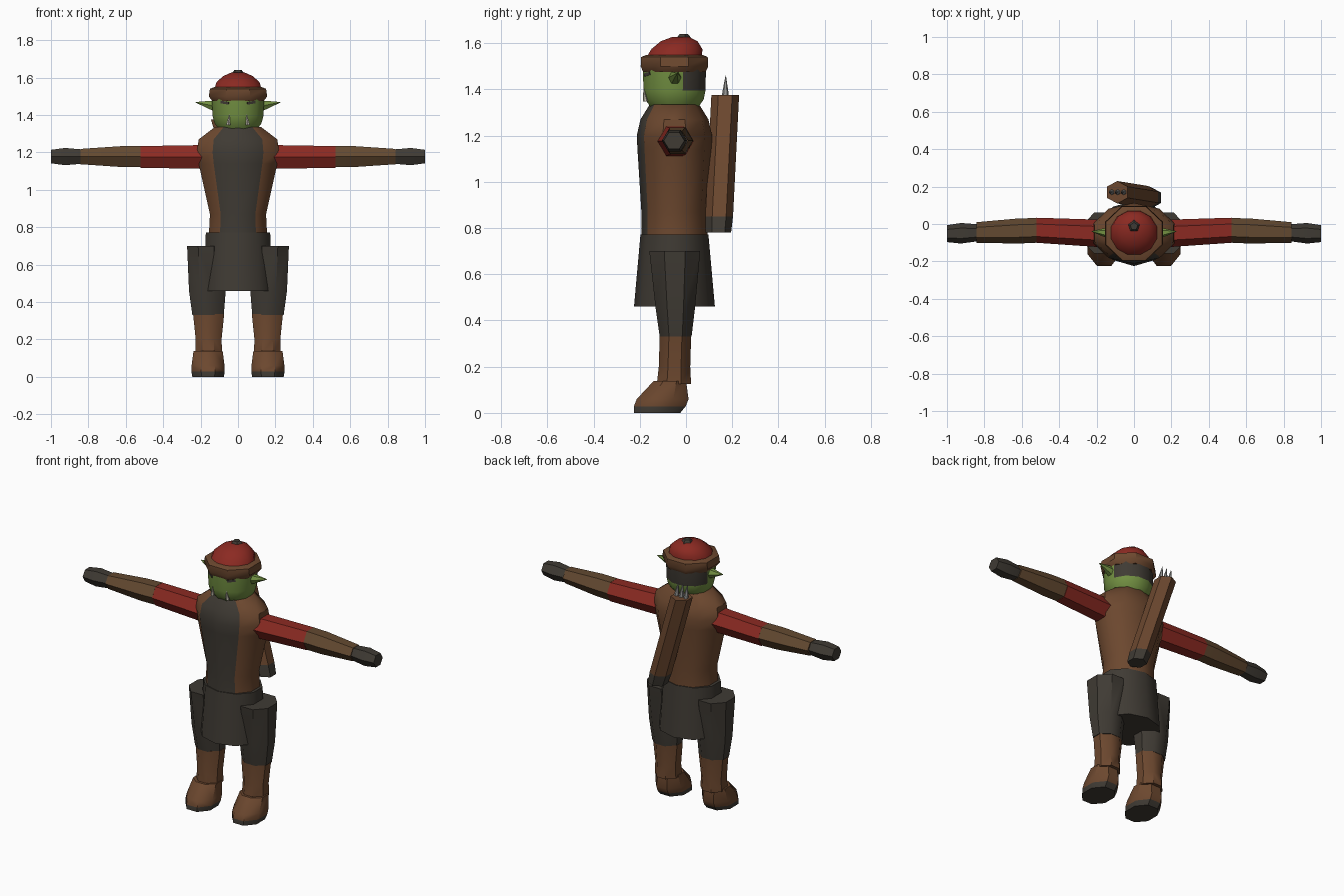
import bpy, bmesh
from math import pi, cos, sin, radians

if "Cube" in bpy.data.objects:
    bpy.data.objects.remove(bpy.data.objects["Cube"], do_unlink=True)


def material(name, red, green, blue):
    mat = bpy.data.materials.new(name)
    mat.use_nodes = True
    mat.diffuse_color = (red, green, blue, 1)
    shader = mat.node_tree.nodes["Principled BSDF"]
    shader.inputs["Base Color"].default_value = mat.diffuse_color
    return mat


LEATHER = material("leather_brown", .15, .064, .028)
WRAP = material("wrap_brown", .125, .067, .03)
DARK = material("charcoal_cloth", .05, .043, .034)
RED = material("red_cloth", .26, .023, .016)
GREEN = material("green_skin", .17, .28, .054)
BONE = material("bone", .48, .46, .38)
STEEL = material("steel", .3, .3, .29)

# Vertical line through the middle of the body
BODY = (0, -.05)


def finish(bm, name, mats, rule=None, paired=False):
    """Make a shaded object; the rule gives each face its material slot."""
    bmesh.ops.recalc_face_normals(bm, faces=bm.faces)
    bm.normal_update()
    if rule:
        for face in bm.faces:
            face.material_index = int(rule(face.calc_center_median(), face.normal))
    mesh = bpy.data.meshes.new(name)
    bm.to_mesh(mesh)
    bm.free()
    for mat in mats:
        mesh.materials.append(mat)
    part = bpy.data.objects.new(name, mesh)
    bpy.context.collection.objects.link(part)
    bpy.ops.object.select_all(action='DESELECT')
    part.select_set(True)
    bpy.context.view_layer.objects.active = part
    bpy.ops.object.shade_smooth_by_angle(angle=radians(42))
    if paired:
        part.modifiers.new("other_side", 'MIRROR')
    return part


def loft(name, mats, sides, rings, centre=BODY, lean=(0, 0), turn=.5,
         sideways=False, rule=None, paired=False):
    """Join capped rings of (position, half width, half depth) along z or x.

    The centre line drifts by lean for each unit travelled.
    """
    bm = bmesh.new()
    angles = [2 * pi * (i + turn) / sides for i in range(sides)]
    widest = max(cos(a) for a in angles)
    deepest = max(sin(a) for a in angles)
    loops = []
    for along, width, depth in rings:
        travelled = along - rings[0][0]
        mid_u = centre[0] + lean[0] * travelled
        mid_v = centre[1] + lean[1] * travelled
        loop = []
        for a in angles:
            u = mid_u + width * cos(a) / widest
            v = mid_v + depth * sin(a) / deepest
            loop.append(bm.verts.new((along, u, v) if sideways else (u, v, along)))
        loops.append(loop)
    for low, high in zip(loops, loops[1:]):
        for i in range(sides):
            bm.faces.new((low[i - 1], low[i], high[i], high[i - 1]))
    bm.faces.new(loops[0])
    bm.faces.new(loops[-1])
    return finish(bm, name, mats, rule, paired)


def front_panel(centre, normal):
    return abs(normal.z) < .9 and normal.y < -1.6 * abs(normal.x)


def hair_area(centre, normal):
    return centre.z > 1.4 and centre.y > -.02


# Torso with a dark front panel, and the skirt below it
loft("tunic", [LEATHER, DARK], 10,
     [(.77, .155, .143), (.87, .15, .143), (1.14, .21, .16),
      (1.2, .22, .163), (1.27, .21, .147), (1.335, .125, .107)],
     rule=front_panel)
loft("skirt", [DARK], 10, [(.46, .185, .175), (.772, .172, .147)])

# Head with dark hair at the back
loft("head", [GREEN, DARK], 12,
     [(1.32, .1, .1), (1.355, .125, .126), (1.395, .136, .134), (1.51, .14, .137)],
     rule=hair_area)

# Cap
loft("cap_brim", [LEATHER], 8,
     [(1.475, .138, .135), (1.5, .156, .146), (1.54, .15, .144), (1.55, .125, .12)])
loft("cap_dome", [RED], 12,
     [(1.54, .126, .12), (1.575, .115, .11), (1.608, .08, .08), (1.627, .036, .036)],
     lean=(0, .3))
loft("cap_button", [DARK], 5, [(1.61, .045, .045), (1.64, .02, .02)],
     centre=(0, -.012), turn=.25)

# Face
loft("ears", [GREEN], 6, [(.12, .03, .028), (.15, .026, .023), (.228, .001, .001)],
     centre=(-.05, 1.447), lean=(.1, .2), turn=0, sideways=True, paired=True)
loft("tusks", [BONE], 6, [(1.348, .011, .011), (1.405, .001, .001)],
     centre=(.052, -.175), lean=(-.1, -.15), paired=True)
for name, side in (("left_eye", 1), ("right_eye", -1)):
    bm = bmesh.new()
    bmesh.ops.create_cube(bm, size=1)
    eye = finish(bm, name, [DARK])
    eye.scale = (.05, .008, .014)
    eye.location = (side * .07, -.166, 1.466)
    eye.rotation_euler = (0, side * -.15, side * radians(30))

# Arms
ARM = dict(turn=0, sideways=True, paired=True)
loft("sleeves", [RED], 6, [(.15, .074, .064), (.52, .067, .058)],
     centre=(-.052, 1.176), lean=(.05, 0), **ARM)
loft("forearms", [WRAP], 6, [(.52, .066, .057), (.62, .067, .056), (.842, .055, .041)],
     centre=(-.034, 1.178), lean=(-.035, 0), **ARM)
loft("hands", [DARK], 6, [(.842, .046, .039), (.925, .055, .046), (1, .045, .036)],
     centre=(-.047, 1.178), lean=(-.03, 0), **ARM)

# Legs and boots
loft("trouser_legs", [DARK], 8,
     [(.33, .084, .069), (.46, .098, .086), (.7, .101, .11)],
     centre=(.16, -.045), lean=(.03, -.01), paired=True)
loft("boot_shafts", [LEATHER], 8,
     [(.125, .072, .074), (.2, .069, .068), (.335, .083, .068)],
     centre=(.157, -.052), lean=(0, .03), paired=True)
loft("boot_feet", [LEATHER, DARK], 8,
     [(0, .084, .1), (.028, .089, .112), (.06, .088, .112), (.138, .078, .07)],
     centre=(.16, -.125), lean=(0, .4), paired=True,
     rule=lambda centre, normal: centre.z < .028)

# Slanted quiver with three spikes
loft("quiver", [LEATHER, DARK], 6,
     [(.78, .05, .055), (.85, .055, .06), (1.375, .055, .06)],
     centre=(.095, .14), lean=(-.31, .05),
     rule=lambda centre, normal: centre.z < .85)
for i in range(3):
    loft("arrow_spike", [STEEL], 6,
         [(1.365, .013, .016), (1.395, .011, .012), (1.46, .001, .001)],
         centre=(-.117 + .032 * i, .17), lean=(-.15, .02))
